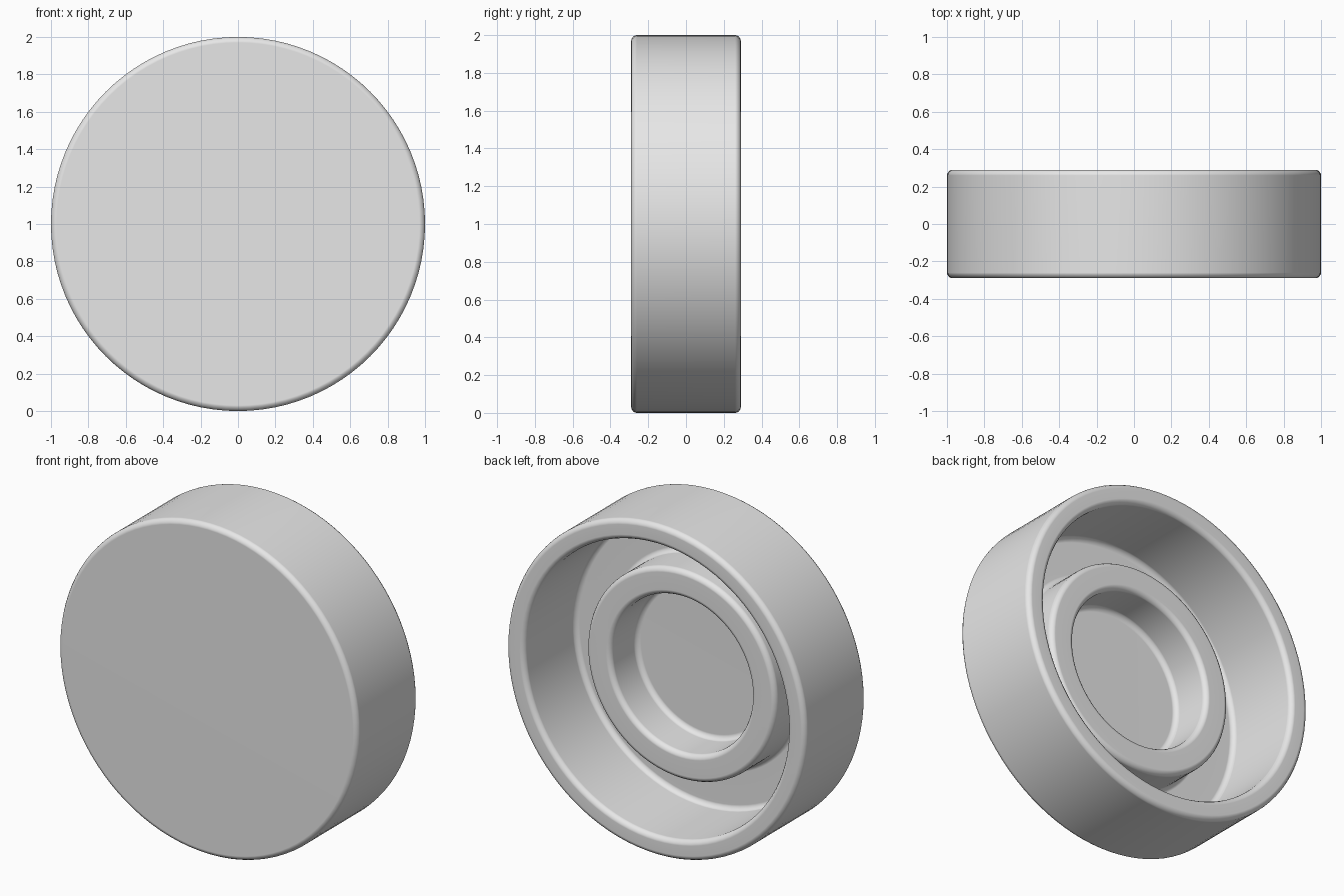
import bpy
import bmesh
from math import pi
from mathutils import Vector, Matrix

cube = bpy.data.objects.get("Cube")
if cube:
    bpy.data.objects.remove(cube, do_unlink=True)

SIDES = 96
ROUND = 0.03      # radius of every rounded corner
ARC_STEPS = 4

# Plain grey material
grey = bpy.data.materials.new("light_grey")
grey.use_nodes = True
colour = (0.8, 0.8, 0.8, 1.0)
grey.diffuse_color = colour
grey.node_tree.nodes["Principled BSDF"].inputs["Base Color"].default_value = colour

# Half section as (radius, depth): front plate, outer wall, floor, raised ring, floor
FRONT, BACK, FLOOR, RING_TOP = -0.29, 0.29, -0.2, 0.05
OUTER, WALL, RING_OUT, RING_IN = 1.0, 0.88, 0.633, 0.47
section = [(0, FRONT), (OUTER, FRONT), (OUTER, BACK), (WALL, BACK), (WALL, FLOOR),
           (RING_OUT, FLOOR), (RING_OUT, RING_TOP), (RING_IN, RING_TOP),
           (RING_IN, FLOOR), (0, FLOOR)]


def rounded(points):
    """Replace each square inner corner of the section with a quarter arc."""
    pts = [Vector(p) for p in points]
    out = [pts[0]]
    for prev, corner, nxt in zip(pts, pts[1:], pts[2:]):
        a = (prev - corner).normalized() * ROUND
        b = (nxt - corner).normalized() * ROUND
        centre = corner + a + b
        for i in range(ARC_STEPS + 1):
            direction = (-b).lerp(-a, i / ARC_STEPS).normalized()
            out.append(centre + direction * ROUND)
    out.append(pts[-1])
    return out


# Turned cap with hollow back and raised ring
bm = bmesh.new()
verts = [bm.verts.new((p.x, p.y, 0)) for p in rounded(section)]
edges = [bm.edges.new(pair) for pair in zip(verts, verts[1:])]
bmesh.ops.spin(bm, geom=verts + edges, cent=(0, 0, 0), axis=(0, 1, 0),
               angle=2 * pi, steps=SIDES)
bmesh.ops.remove_doubles(bm, verts=bm.verts[:], dist=0.0005)
bmesh.ops.recalc_face_normals(bm, faces=bm.faces[:])
bmesh.ops.transform(bm, matrix=Matrix.Translation((0, 0, 1)), verts=bm.verts[:])

mesh = bpy.data.meshes.new("round_cap")
bm.to_mesh(mesh)
bm.free()
mesh.materials.append(grey)
cap = bpy.data.objects.new("round_cap", mesh)
bpy.context.collection.objects.link(cap)

# Smooth rounded edges, flat plates
bpy.ops.object.select_all(action='DESELECT')
cap.select_set(True)
bpy.context.view_layer.objects.active = cap
bpy.ops.object.shade_smooth_by_angle(angle=pi / 5)
weighted = cap.modifiers.new("flat_plates", 'WEIGHTED_NORMAL')
weighted.keep_sharp = True
